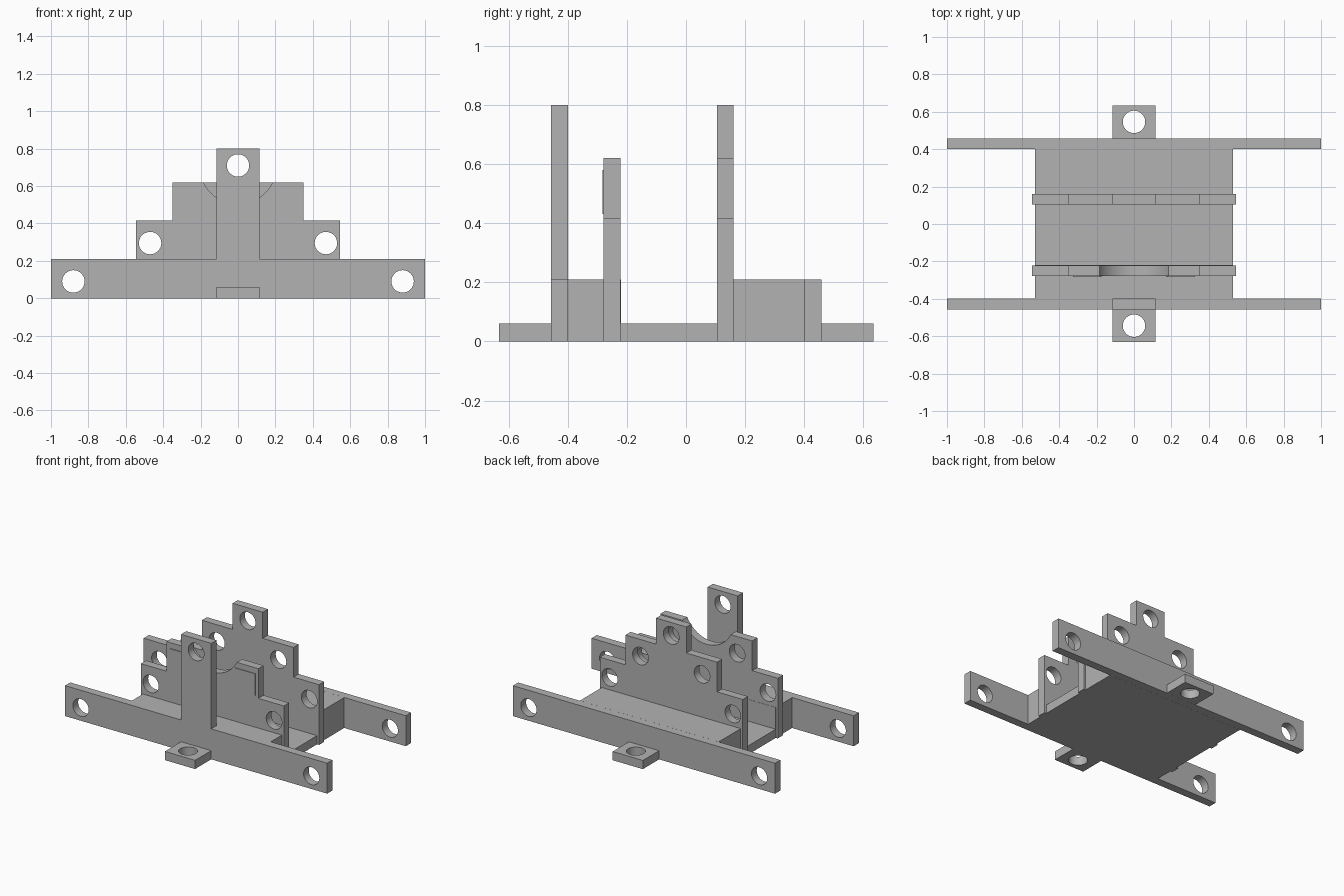
import bpy
import bmesh
from math import radians, sin, cos, pi
from mathutils import Matrix

cube = bpy.data.objects.get("Cube")
if cube:
    bpy.data.objects.remove(cube, do_unlink=True)

grey = bpy.data.materials.new("plain grey")
grey.use_nodes = True
colour = (0.45, 0.45, 0.45, 1)
grey.diffuse_color = colour
grey.node_tree.nodes["Principled BSDF"].inputs["Base Color"].default_value = colour

# Ways to stand a flat profile up in space
UPRIGHT = Matrix.Rotation(radians(90), 4, 'X')                    # profile (x, z)
SIDEWAYS = Matrix(((0, 0, 1, 0), (1, 0, 0, 0), (0, 1, 0, 0), (0, 0, 0, 1)))  # profile (y, z)
FLAT = Matrix.Identity(4)                                         # profile (x, y)

HOLE = 0.06
TAB = 0.115
RAIL_TOP = 0.21
FLOOR = 0.06


def arc(cx, cy, r, start, end, steps):
    return [(cx + r * cos(start + (end - start) * i / steps),
             cy + r * sin(start + (end - start) * i / steps)) for i in range(steps + 1)]


def mirrored(right_half):
    """Close a half outline, running from the base up, across x = 0."""
    return right_half + [(-x, y) for x, y in reversed(right_half)]


def panel(name, outline, holes, thickness, orient, offset):
    """Extrude an outline with round holes, then orient and place it."""
    curve = bpy.data.curves.new(name, 'CURVE')
    curve.dimensions = '2D'
    curve.fill_mode = 'BOTH'
    curve.extrude = thickness / 2
    rings = [outline] + [arc(x, y, HOLE, 0, 2 * pi, 40)[:-1] for x, y in holes]
    for ring in rings:
        spline = curve.splines.new('POLY')
        spline.points.add(len(ring) - 1)
        for point, (x, y) in zip(spline.points, ring):
            point.co = (x, y, 0, 1)
        spline.use_cyclic_u = True
    source = bpy.data.objects.new(name + " outline", curve)
    bpy.context.collection.objects.link(source)
    bpy.context.view_layer.update()
    graph = bpy.context.evaluated_depsgraph_get()
    mesh = bpy.data.meshes.new_from_object(source.evaluated_get(graph))
    bpy.data.objects.remove(source, do_unlink=True)

    bm = bmesh.new()
    bm.from_mesh(mesh)
    bmesh.ops.remove_doubles(bm, verts=bm.verts, dist=0.0001)
    bmesh.ops.transform(bm, matrix=Matrix.Translation(offset) @ orient, verts=bm.verts)
    bmesh.ops.recalc_face_normals(bm, faces=bm.faces)
    bm.to_mesh(mesh)
    bm.free()
    mesh.name = name
    mesh.materials.clear()
    mesh.materials.append(grey)
    obj = bpy.data.objects.new(name, mesh)
    bpy.context.collection.objects.link(obj)
    bpy.ops.object.select_all(action='DESELECT')
    obj.select_set(True)
    bpy.context.view_layer.objects.active = obj
    bpy.ops.object.shade_smooth_by_angle(angle=radians(30))
    return obj


def pair(x, y):
    return [(x, y), (-x, y)]


# Base with raised blocks at the front and back
panel("base", [(-0.4, 0), (0.4, 0), (0.4, RAIL_TOP), (0.16, RAIL_TOP), (0.16, FLOOR),
               (-0.22, FLOOR), (-0.22, RAIL_TOP), (-0.4, RAIL_TOP)],
      [], 1.06, SIDEWAYS, (0, 0, 0))

# Long rails, the front one carrying a tall post
rail_holes = pair(0.88, 0.09)
panel("front_rail", mirrored([(1, 0), (1, RAIL_TOP), (TAB, RAIL_TOP), (TAB, 0.8)]),
      rail_holes + [(0, 0.71)], 0.057, UPRIGHT, (0, -0.428, 0))
panel("back_rail", mirrored([(1, 0), (1, RAIL_TOP)]),
      rail_holes, 0.057, UPRIGHT, (0, 0.429, 0))

# Stepped walls, one with a top tab and one with a round notch
steps = [(0.545, 0), (0.545, 0.415), (0.35, 0.415), (0.35, 0.62)]
wall_holes = pair(0.47, 0.295) + pair(0.235, 0.505)
panel("back_wall", mirrored(steps + [(TAB, 0.62), (TAB, 0.8)]),
      wall_holes + [(0, 0.71)], 0.056, UPRIGHT, (0, 0.133, 0))
notch = arc(0, 0.71, 0.206, radians(-25.9), radians(-90), 16)[:-1]
panel("front_wall", mirrored(steps + notch),
      wall_holes, 0.057, UPRIGHT, (0, -0.25, 0))

# Thin plates closing the front of the upper holes
for side, x in (("left", 0.25), ("right", -0.25)):
    panel(side + "_cover_plate", [(x - 0.077, 0.43), (x + 0.077, 0.43),
                                  (x + 0.077, 0.58), (x - 0.077, 0.58)],
          [], 0.005, UPRIGHT, (0, -0.2805, 0))

# Ground tabs at the front and back
for end, y in (("front", -0.544), ("back", 0.546)):
    panel(end + "_tab", mirrored([(TAB, -0.088), (TAB, 0.088)]),
          [(0, 0)], FLOOR, FLAT, (0, y, FLOOR / 2))
